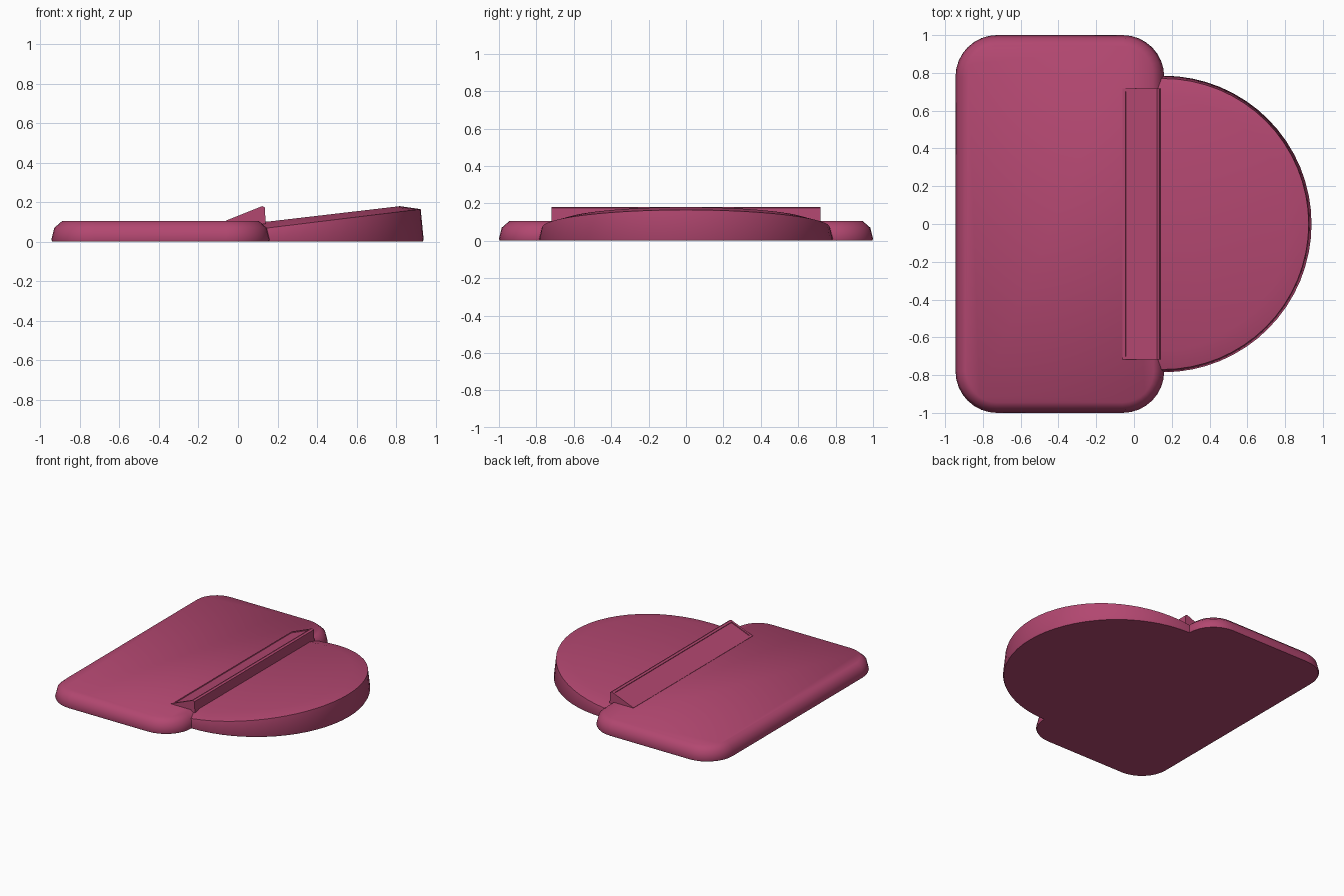
import bpy, bmesh
from math import sin, cos, pi, radians

cube = bpy.data.objects.get("Cube")
if cube:
    bpy.data.objects.remove(cube, do_unlink=True)

# Single plastic colour
plastic = bpy.data.materials.new("raspberry_plastic")
plastic.use_nodes = True
COLOUR = (0.445, 0.063, 0.162, 1)
plastic.diffuse_color = COLOUR
plastic.node_tree.nodes["Principled BSDF"].inputs["Base Color"].default_value = COLOUR


def finish(name, bm, angle):
    bmesh.ops.recalc_face_normals(bm, faces=bm.faces)
    mesh = bpy.data.meshes.new(name)
    bm.to_mesh(mesh)
    bm.free()
    mesh.materials.append(plastic)
    obj = bpy.data.objects.new(name, mesh)
    bpy.context.collection.objects.link(obj)
    bpy.ops.object.select_all(action='DESELECT')
    obj.select_set(True)
    bpy.context.view_layer.objects.active = obj
    bpy.ops.object.shade_smooth_by_angle(angle=radians(angle))


def loft(name, rings, angle):
    """Skin a stack of matching closed rings and cap both ends."""
    bm = bmesh.new()
    loops = [[bm.verts.new(p) for p in ring] for ring in rings]
    n = len(loops[0])
    for low, high in zip(loops, loops[1:]):
        for i in range(n):
            j = (i + 1) % n
            bm.faces.new((low[i], low[j], high[j], high[i]))
    bm.faces.new(loops[0][::-1])
    bm.faces.new(loops[-1])
    finish(name, bm, angle)


# Flat rounded body
def body_ring(inset, z, steps=8):
    x0, x1, half, r = -0.945, 0.16, 1.0, 0.22
    corners = [(x1 - r, half - r), (x0 + r, half - r),
               (x0 + r, r - half), (x1 - r, r - half)]
    ring = []
    for k, (cx, cy) in enumerate(corners):
        for s in range(steps + 1):
            a = (k + s / steps) * pi / 2
            ring.append((cx + (r - inset) * cos(a), cy + (r - inset) * sin(a), z))
    return ring


loft("body", [body_ring(i, z) for i, z in
              ((0.005, 0), (0, 0.01), (0.015, 0.07), (0.055, 0.105))], 50)


# Half-round lobe whose top rises away from the body
def lobe_ring(inset, z, slope=0.0, steps=32):
    cx, r = 0.155, 0.785 - inset
    ring = [(0.02, -r, z)]
    for s in range(steps + 1):
        a = -pi / 2 + pi * s / steps
        x = cx + r * cos(a)
        ring.append((x, r * sin(a), z + slope * (x - cx)))
    return ring + [(0.02, r, z)]


loft("sloped_lobe", [lobe_ring(0.005, 0), lobe_ring(0, 0.01),
                     lobe_ring(0.015, 0.07, 0.123),
                     lobe_ring(0.12, 0.102, 0.117)], 40)

# Wedge ridge with a shallow recessed panel on its slope
profile = [(-0.06, 0.09), (-0.06, 0.107), (0.122, 0.18), (0.136, 0.174), (0.14, 0.09)]
bm = bmesh.new()
ends = [[bm.verts.new((x, y, z)) for x, z in profile] for y in (-0.718, 0.718)]
n = len(profile)
sides = [bm.faces.new((ends[0][i], ends[0][(i + 1) % n],
                       ends[1][(i + 1) % n], ends[1][i])) for i in range(n)]
bm.faces.new(ends[0])
bm.faces.new(ends[1][::-1])
bmesh.ops.recalc_face_normals(bm, faces=bm.faces)
panel = sides[1]
bmesh.ops.inset_region(bm, faces=[panel], thickness=0.023, depth=0)
bmesh.ops.inset_region(bm, faces=[panel], thickness=0.001, depth=-0.006)
finish("wedge_ridge", bm, 20)
